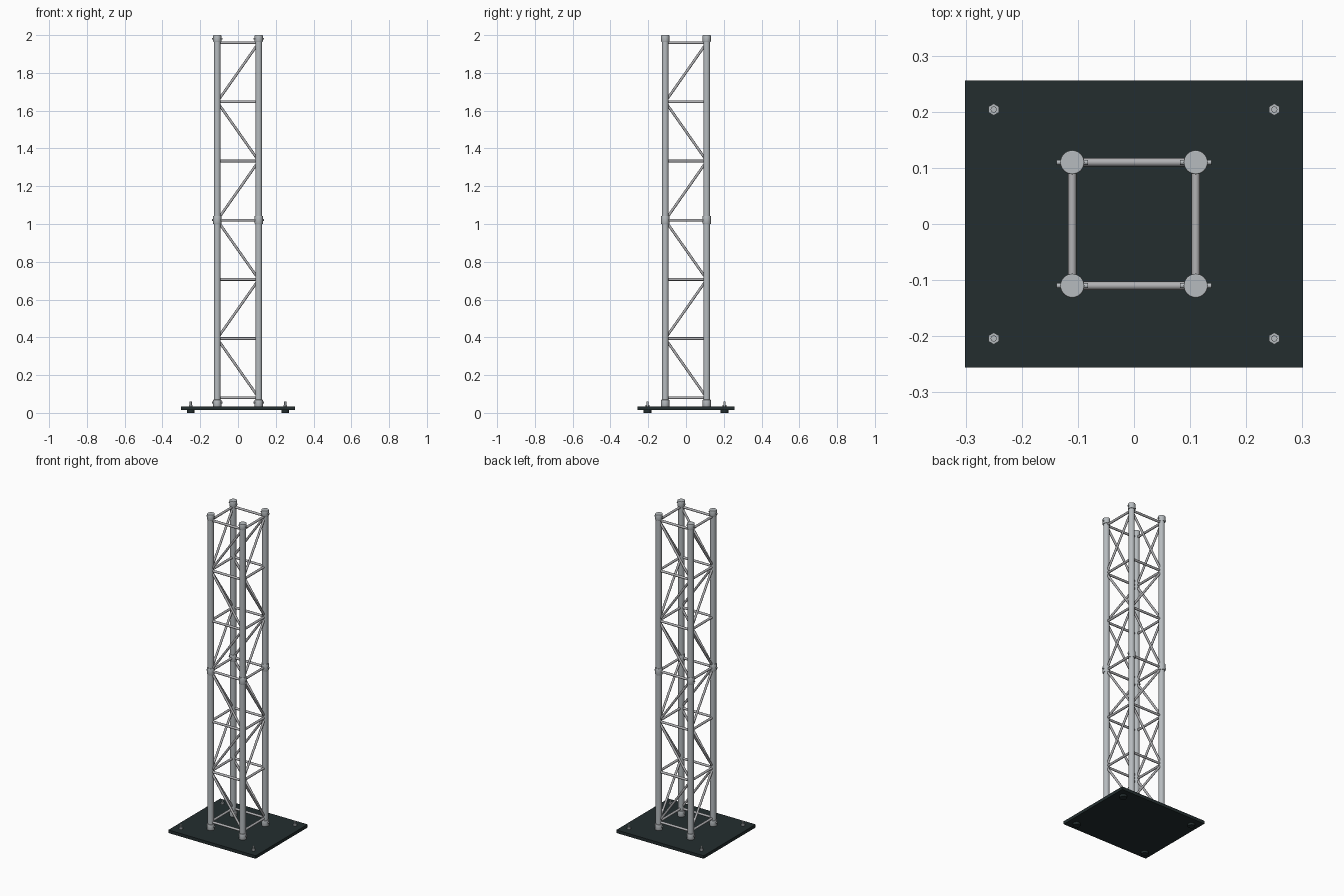
import bpy, bmesh, math
from mathutils import Vector

if "Cube" in bpy.data.objects:
    bpy.data.objects.remove(bpy.data.objects["Cube"])


def material(name, rgb):
    m = bpy.data.materials.new(name)
    m.diffuse_color = (*rgb, 1)
    m.use_nodes = True
    m.node_tree.nodes["Principled BSDF"].inputs["Base Color"].default_value = m.diffuse_color
    return m


ALU = material("light aluminium", (0.47, 0.50, 0.52))
BRACE = material("brace grey", (0.44, 0.44, 0.455))
DARK = material("dark base", (0.017, 0.027, 0.028))


def rod(name, a, b, r, mat, sides=24, bevel=0.0):
    """Solid cylinder from point a to point b."""
    a, b = Vector(a), Vector(b)
    d = b - a
    bm = bmesh.new()
    bmesh.ops.create_cone(bm, cap_ends=True, segments=sides, radius1=r, radius2=r, depth=d.length)
    if bevel:
        rim = [e for e in bm.edges if abs(e.verts[0].co.z - e.verts[1].co.z) < 1e-6]
        bmesh.ops.bevel(bm, geom=rim, offset=bevel, segments=2, affect='EDGES', profile=0.5)
    for f in bm.faces:
        f.smooth = sides > 8 and abs(f.normal.z) < 0.9
    for e in bm.edges:
        e.smooth = e.calc_face_angle(0) < math.radians(40)
    me = bpy.data.meshes.new(name)
    bm.to_mesh(me)
    bm.free()
    me.materials.append(mat)
    ob = bpy.data.objects.new(name, me)
    ob.location = (a + b) / 2
    ob.rotation_mode = 'QUATERNION'
    ob.rotation_quaternion = d.to_track_quat('Z', 'Y')
    bpy.context.collection.objects.link(ob)
    return ob


H = 0.11                                        # half spacing of the main tubes
PLATE_Z0, PLATE_Z1 = 0.014, 0.033
LEVELS = [0.08 + i * 0.3133 for i in range(7)]  # heights of the cross bars

# Base plate
bpy.ops.mesh.primitive_cube_add(size=1, location=(0, 0, (PLATE_Z0 + PLATE_Z1) / 2))
plate = bpy.context.object
plate.name = "base_plate"
plate.scale = (0.602, 0.512, PLATE_Z1 - PLATE_Z0)
plate.data.materials.append(DARK)

for sx in (-1, 1):
    for sy in (-1, 1):
        # Levelling foot, stud and nut at each plate corner
        x, y = sx * 0.25, sy * 0.204
        rod("foot", (x, y, 0), (x, y, PLATE_Z0 + 0.002), 0.021, DARK)
        rod("foot_stud", (x, y, PLATE_Z0), (x, y, 0.06), 0.0055, ALU, 16)
        rod("foot_nut", (x, y, PLATE_Z1 - 0.001), (x, y, 0.042), 0.0105, ALU, 6)

        # Main tube with connector sleeves and locking pins
        x, y = sx * H, sy * H
        rod("main_tube", (x, y, PLATE_Z1), (x, y, 1.99), 0.0178, ALU, 32)
        for z0, z1, zp in ((PLATE_Z1, 0.07, 0.055), (1.0, 1.043, 1.021), (1.964, 2.0, 1.98)):
            rod("connector_sleeve", (x, y, z0), (x, y, z1), 0.0215, ALU, 32, 0.002)
            rod("locking_pin", (x - 0.028, y, zp), (x + 0.028, y, zp), 0.0045, ALU, 12)

# Bracing: cross bars at every level, diagonals zigzagging between them
for side in (-1, 1):
    for axis in (0, 1):
        def point(u, z):
            return (u, side * H, z) if axis == 0 else (side * H, u, z)
        for i, z in enumerate(LEVELS):
            rod("cross_bar", point(-H, z), point(H, z), 0.0072, BRACE, 16)
            if i < 6:
                s = 1 if i % 2 == 0 else -1
                rod("diagonal_brace", point(s * H, z), point(-s * H, LEVELS[i + 1]), 0.0068, BRACE, 16)
